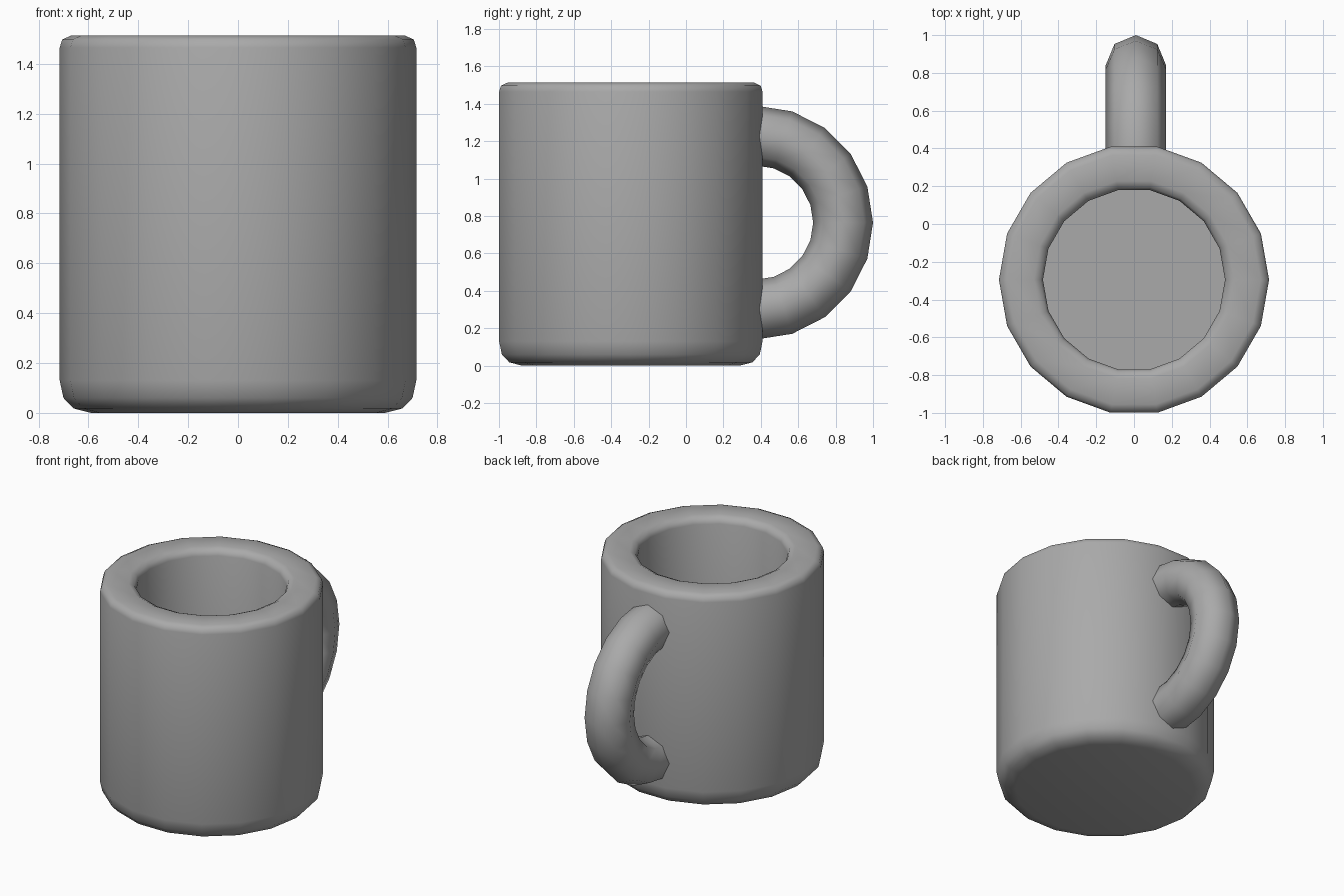
import bpy, bmesh, math

if "Cube" in bpy.data.objects:
    bpy.data.objects.remove(bpy.data.objects["Cube"])

grey = bpy.data.materials.new("mug grey")
grey.diffuse_color = (0.4, 0.4, 0.4, 1)
grey.use_nodes = True
grey.node_tree.nodes["Principled BSDF"].inputs["Base Color"].default_value = grey.diffuse_color


def skin(name, rings, closed_ring=True):
    """Bridge successive vertex rings and cap both ends."""
    bm = bmesh.new()
    loops = [[bm.verts.new(p) for p in ring] for ring in rings]
    n = len(loops[0])
    for a, b in zip(loops, loops[1:]):
        for i in range(n):
            j = (i + 1) % n
            bm.faces.new((a[i], a[j], b[j], b[i]))
    bm.faces.new(loops[0])
    bm.faces.new(loops[-1])
    bmesh.ops.recalc_face_normals(bm, faces=bm.faces)
    me = bpy.data.meshes.new(name)
    bm.to_mesh(me)
    bm.free()
    ob = bpy.data.objects.new(name, me)
    bpy.context.collection.objects.link(ob)
    me.materials.append(grey)
    bpy.ops.object.select_all(action='DESELECT')
    ob.select_set(True)
    bpy.context.view_layer.objects.active = ob
    bpy.ops.object.shade_smooth_by_angle(angle=math.radians(50))
    return ob


# Mug body: 18-sided lathe from the underside, over the rim, to the inner floor
profile = [(0.59, 0.0), (0.66, 0.018), (0.70, 0.06), (0.715, 0.13),
           (0.715, 1.465), (0.705, 1.497), (0.67, 1.513),
           (0.53, 1.513), (0.495, 1.497), (0.482, 1.465), (0.482, 0.2)]
SIDES = 18
rings = []
for r, z in profile:
    rings.append([(r * math.cos(math.tau * i / SIDES),
                   -0.295 + r * math.sin(math.tau * i / SIDES), z)
                  for i in range(SIDES)])
skin("mug_body", rings)

# Handle: half ring with an eight-sided section, ends sunk into the wall
CX, CY, CZ, MAJOR, MINOR = 0.01, 0.375, 0.765, 0.465, 0.16
path = [(math.radians(-90 + 18 * k), 0) for k in range(11)]
path = [(path[0][0], -0.09)] + path + [(path[-1][0], -0.09)]
rings = []
for a, shift in path:
    ring = []
    for i in range(8):
        t = math.tau * i / 8
        d = MAJOR + MINOR * math.cos(t)
        ring.append((CX + MINOR * math.sin(t),
                     CY + shift + d * math.cos(a), CZ + d * math.sin(a)))
    rings.append(ring)
skin("handle", rings)
